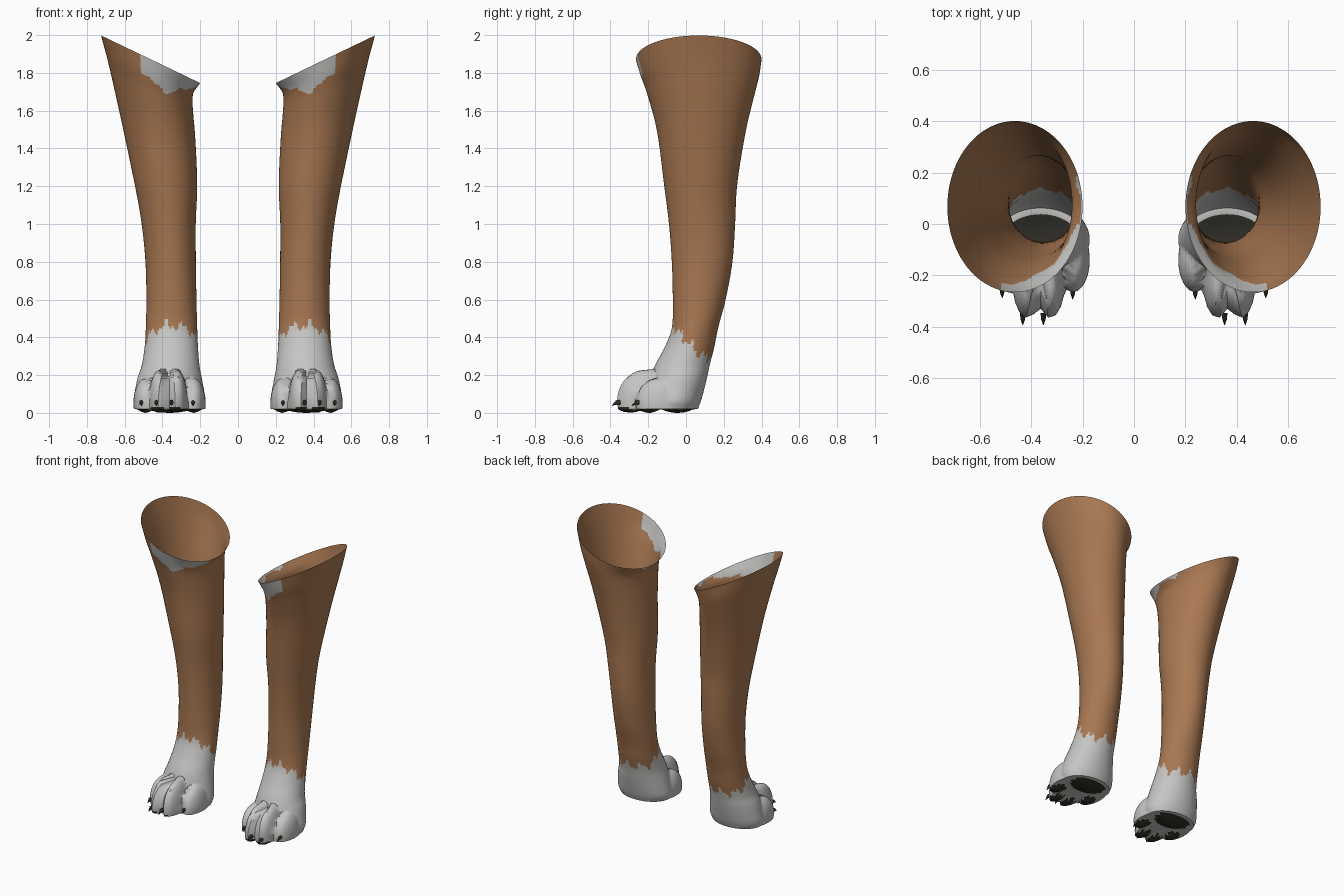
import bpy, bmesh, math
from mathutils import Vector

if "Cube" in bpy.data.objects:
    bpy.data.objects.remove(bpy.data.objects["Cube"])

SEGS = 88

def material(name, rgb):
    m = bpy.data.materials.new(name)
    m.diffuse_color = (*rgb, 1)
    m.use_nodes = True
    m.node_tree.nodes["Principled BSDF"].inputs["Base Color"].default_value = m.diffuse_color
    return m

brown = material("brown fur", (0.40, 0.19, 0.085))
white = material("white fur", (0.56, 0.56, 0.55))
dark = material("dark pads", (0.03, 0.027, 0.02))

# Leg sections, top to bottom: height, rim tilt, inner x, outer x, front y, back y
SECTIONS = [
    (1.872, .48, .200, .725, -.265, .400),
    (1.79, .42, .236, .695, -.240, .388),
    (1.70, .34, .240, .668, -.208, .366),
    (1.50, .18, .227, .615, -.155, .318),
    (1.20, .00, .216, .545, -.115, .270),
    (1.00, .00, .224, .510, -.090, .260),
    (0.80, .00, .223, .490, -.075, .246),
    (0.60, .00, .220, .485, -.070, .210),
    (0.45, .00, .216, .488, -.075, .170),
    (0.35, .00, .212, .494, -.112, .150),
    (0.25, .00, .204, .510, -.165, .125),
    (0.19, .00, .193, .530, -.185, .112),
    (0.12, .00, .180, .545, -.195, .095),
    (0.06, .00, .172, .553, -.200, .078),
    (0.02, .00, .185, .540, -.190, .062),
]

# Toes: centre, radii
TOES = [
    ((.405, -.215, .06), (.068, .150, .165)),
    ((.318, -.215, .06), (.068, .150, .165)),
    ((.487, -.140, .05), (.066, .125, .135)),
    ((.238, -.140, .05), (.066, .125, .135)),
]
TOES[0] = ((.415, -.215, .06), (.058, .150, .168))
TOES[1] = ((.325, -.215, .06), (.058, .150, .168))

# Pads under the paw: centre x, y, radius x, y
PADS = [(.362, -.045, .125, .088), (.330, -.295, .040, .065), (.418, -.295, .040, .065),
        (.235, -.195, .042, .062), (.490, -.195, .042, .062)]

def section(z):
    """Smoothly interpolated leg section at height z."""
    n = len(SECTIONS)
    i = next((k for k in range(n - 1) if z >= SECTIONS[k + 1][0]), n - 2)
    a, b = SECTIONS[i], SECTIONS[i + 1]
    p, q = SECTIONS[max(i - 1, 0)], SECTIONS[min(i + 2, n - 1)]
    h = b[0] - a[0]
    t = (z - a[0]) / h
    out = []
    for c in range(1, 6):
        ma = (b[c] - p[c]) / (b[0] - p[0]) * h
        mb = (q[c] - a[c]) / (q[0] - a[0]) * h
        out.append((2*t**3 - 3*t*t + 1) * a[c] + (t**3 - 2*t*t + t) * ma
                   + (3*t*t - 2*t**3) * b[c] + (t**3 - t*t) * mb)
    return out

def toe_reach(cx, cy, dx, dy, z):
    """How far the ray from the section centre travels before leaving the toes."""
    best = 1.0
    for (tx, ty, tz), (rx, ry, rz) in TOES:
        ox, oy, ux, uy = (cx - tx) / rx, (cy - ty) / ry, dx / rx, dy / ry
        a, b = ux*ux + uy*uy, ox*ux + oy*uy
        d = b*b - a * (ox*ox + oy*oy + ((z - tz) / rz)**2 - 1)
        if d > 0:
            best = max(best, (-b + math.sqrt(d)) / a)
    return best

def ring(z):
    tilt, x0, x1, y0, y1 = section(z)
    cx, cy, rx, ry = (x0 + x1) / 2, (y0 + y1) / 2, (x1 - x0) / 2, (y1 - y0) / 2
    pts = []
    for k in range(SEGS):
        th = 2 * math.pi * k / SEGS
        dx, dy = rx * math.cos(th), ry * math.sin(th)
        s = toe_reach(cx, cy, dx, dy, z) if z < 0.25 else 1
        pts.append(Vector((cx + s*dx, cy + s*dy, z + tilt * dx)))
    return pts

def pad_distance(x, y):
    return min(((x - px) / rx)**2 + ((y - py) / ry)**2 for px, py, rx, ry in PADS)

def heights():
    z, out = 1.872, []
    while z > 0.0201:
        out.append(z)
        z -= .012 if z > 1.68 else .05 if z > .6 else .012 if z > .24 else .008
    return out + [0.02]

def fur_colour(z, c, th):
    """0 brown, 1 white, 2 dark."""
    if c.z < .035 and pad_distance(c.x, c.y) < 1:
        return 2
    jag = .025 * math.sin(9 * th + 1) + .015 * math.sin(22 * th)
    sock = min(.465, max(.295, .385 - 1.1 * c.y)) + jag
    deg = math.degrees(th)
    patch = 0
    if 160 < deg < 283:
        patch = .02 + .13 * max(0, 1 - abs(deg - 250) / 62) + .4 * jag
    return 1 if z < sock or 1.872 - z < patch else 0

def finish(name, bm, mats):
    me = bpy.data.meshes.new(name)
    bm.to_mesh(me)
    bm.free()
    for m in mats:
        me.materials.append(m)
    ob = bpy.data.objects.new(name, me)
    bpy.context.collection.objects.link(ob)
    bpy.ops.object.select_all(action='DESELECT')
    ob.select_set(True)
    bpy.context.view_layer.objects.active = ob
    bpy.ops.object.shade_smooth_by_angle(angle=math.radians(50))
    ob.modifiers.new("Mirror", 'MIRROR').use_axis[0] = True
    return ob

# Leg shell: open slanted top, toes, closed sole
bm = bmesh.new()
zs = heights()
rows = [ring(z) for z in zs]
centre = Vector((.362, -.12, 0))
SOLE = 22
for j in range(1, SOLE):
    s = 1 - j / SOLE
    row = []
    for p in rows[len(zs) - 1]:
        q = centre + (p - centre) * s
        q.z = .02 * min(1, pad_distance(q.x, q.y))
        row.append(q)
    rows.append(row)
    zs.append(0.015)
vrows = [[bm.verts.new(p) for p in r] for r in rows]
for i in range(len(vrows) - 1):
    for k in range(SEGS):
        n = (k + 1) % SEGS
        f = bm.faces.new((vrows[i][k], vrows[i + 1][k], vrows[i + 1][n], vrows[i][n]))
        f.material_index = fur_colour((zs[i] + zs[i + 1]) / 2, f.calc_center_median(),
                                      2 * math.pi * (k + .5) / SEGS)
cap = bm.faces.new(vrows[-1][::-1])
cap.material_index = 1
finish("leg", bm, (brown, white, dark))

# Claws: small hooked spikes, two bent segments each
bm = bmesh.new()
for x, y in [(.352, -.345), (.432, -.345), (.238, -.245), (.512, -.240)]:
    path = [((x, y, .055), .011), ((x, y - .025, .055), .009), ((x, y - .048, .038), .001)]
    rings = [[bm.verts.new((p[0] + r * math.cos(a * math.pi / 4), p[1],
                            p[2] + 1.3 * r * math.sin(a * math.pi / 4))) for a in range(8)]
             for p, r in path]
    for a, b in zip(rings, rings[1:]):
        for k in range(8):
            n = (k + 1) % 8
            bm.faces.new((a[k], a[n], b[n], b[k]))
    bm.faces.new(rings[0][::-1])
    bm.faces.new(rings[-1])
bmesh.ops.recalc_face_normals(bm, faces=bm.faces)
finish("claws", bm, (dark,))
